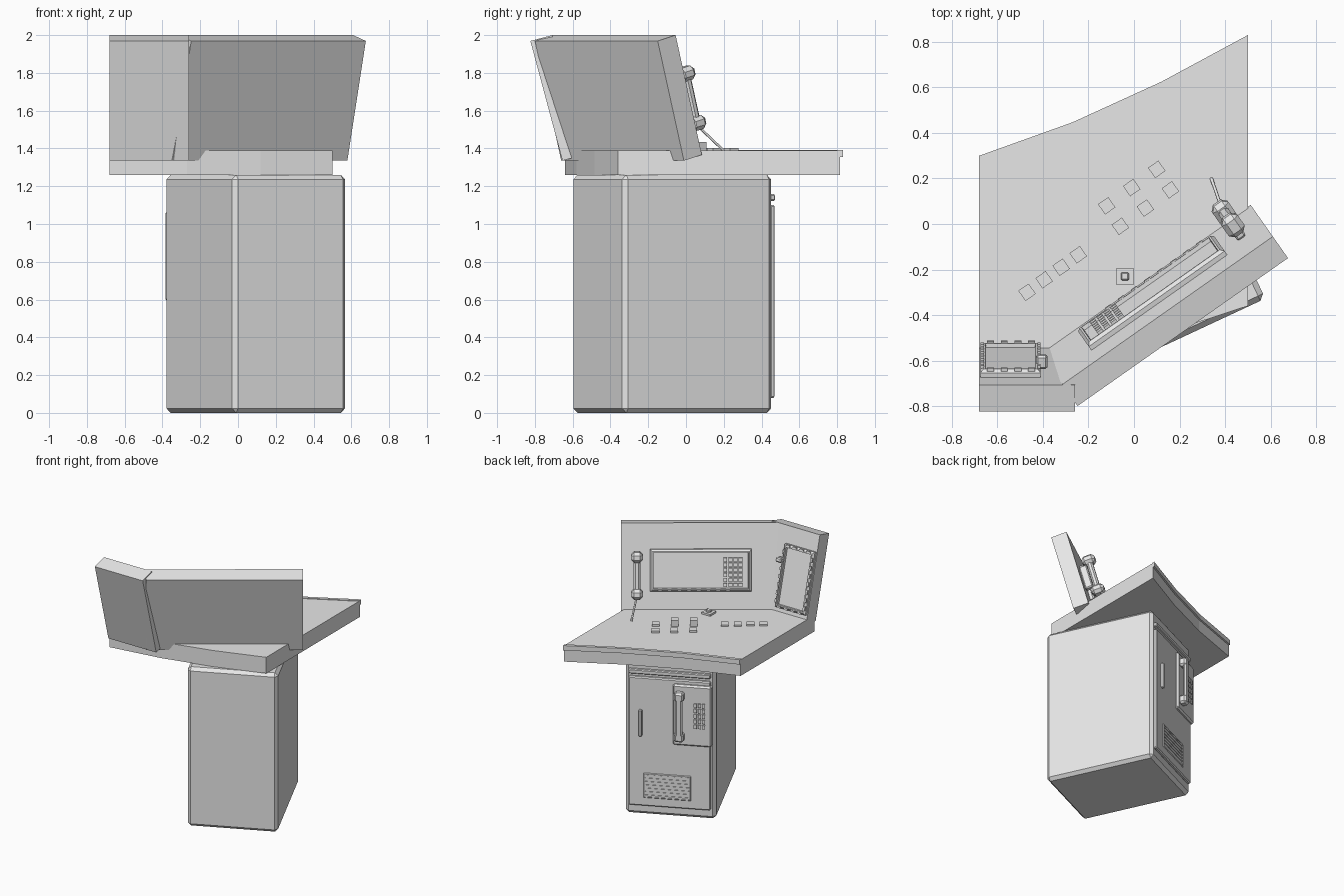
import bpy, bmesh, math
from mathutils import Matrix, Vector

cube = bpy.data.objects.get("Cube")
if cube:
    bpy.data.objects.remove(cube, do_unlink=True)

grey = bpy.data.materials.new("plain grey")
grey.use_nodes = True
grey.diffuse_color = (0.8, 0.8, 0.8, 1)
grey.node_tree.nodes["Principled BSDF"].inputs["Base Color"].default_value = (0.8, 0.8, 0.8, 1)


def finish(name, bm, frame=Matrix()):
    bmesh.ops.recalc_face_normals(bm, faces=bm.faces)
    mesh = bpy.data.meshes.new(name)
    bm.to_mesh(mesh)
    bm.free()
    mesh.materials.append(grey)
    ob = bpy.data.objects.new(name, mesh)
    ob.matrix_world = frame
    bpy.context.collection.objects.link(ob)
    return ob


def add_box(bm, centre, size):
    m = Matrix.Translation(centre) @ Matrix.Diagonal((*size, 1))
    return bmesh.ops.create_cube(bm, size=1, matrix=m)["verts"]


def box(name, frame, centre, size, bevel=0.0):
    bm = bmesh.new()
    add_box(bm, centre, size)
    if bevel:
        bmesh.ops.bevel(bm, geom=bm.edges[:], offset=bevel, segments=1, affect='EDGES')
    return finish(name, bm, frame)


def boxes(name, frame, centres, size):
    bm = bmesh.new()
    for c in centres:
        add_box(bm, c, size)
    return finish(name, bm, frame)


def tray(name, frame, u0, u1, v0, v1, height, rim, depth):
    """Raised bezel with a sloped outer wall and a sunken middle."""
    bm = bmesh.new()
    add_box(bm, ((u0 + u1) / 2, (v0 + v1) / 2, height / 2), (u1 - u0, v1 - v0, height))
    top = max(bm.faces, key=lambda f: f.calc_center_median().z)
    bmesh.ops.bevel(bm, geom=list(top.edges), offset=height * 0.4, segments=1, affect='EDGES')
    top = max(bm.faces, key=lambda f: f.calc_center_median().z)
    bmesh.ops.inset_region(bm, faces=[top], thickness=rim)
    bmesh.ops.inset_region(bm, faces=[top], thickness=0.004, depth=-depth)
    return finish(name, bm, frame)


def wall_frame(origin, angle, tilt):
    """Local x runs right, y up and z out of a wall that leans back by tilt."""
    a, t = math.radians(angle), math.radians(tilt)
    n = Vector((-math.sin(a), math.cos(a), 0))
    up = Vector((0, 0, 1))
    x = Vector((-math.cos(a), -math.sin(a), 0))
    y = up * math.cos(t) - n * math.sin(t)
    z = n * math.cos(t) + up * math.sin(t)
    return Matrix.Translation(origin) @ Matrix((x, y, z)).transposed().to_4x4()


def grid(u, v, cols, rows, du, dv, z):
    return [(u + i * du, v - j * dv, z) for i in range(cols) for j in range(rows)]


def prism(name, outline, z0, z1):
    bm = bmesh.new()
    face = bm.faces.new([bm.verts.new((x, y, z0)) for x, y in outline])
    top = bmesh.ops.extrude_face_region(bm, geom=[face])["geom"]
    bmesh.ops.translate(bm, vec=(0, 0, z1 - z0),
                        verts=[g for g in top if isinstance(g, bmesh.types.BMVert)])
    return finish(name, bm)


# Cabinet
W, D, H = 0.66, 0.87, 1.26
cab = Matrix.Translation((0.094, -0.073, 0)) @ Matrix.Rotation(math.radians(25), 4, 'Z')
box("cabinet", cab, (0, 0, H / 2), (W, D, H), 0.024)

# Door and its fittings
door = wall_frame(cab @ Vector((W / 2, D / 2, 0)), 25, 0)
box("door", door, (0.325, 0.59, 0.01), (0.60, 1.02, 0.03), 0.008)
box("door_top_strip", door, (0.325, 1.14, 0.01), (0.60, 0.035, 0.03), 0.006)
box("door_pull", door, (0.115, 0.74, 0.03), (0.025, 0.21, 0.03), 0.006)
tray("vent_frame", door, 0.13, 0.49, 0.14, 0.35, 0.03, 0.008, 0.012)
boxes("vent_slats", door, [(0.31, 0.165 + i * 0.0267, 0.022) for i in range(7)], (0.33, 0.012, 0.014))

# Call unit on the door
box("call_unit", door, (0.495, 0.83, 0.02), (0.285, 0.48, 0.055), 0.012)
box("call_handset_bar", door, (0.405, 0.83, 0.085), (0.055, 0.38, 0.03), 0.012)
for side in (-1, 1):
    box("call_handset_end", door, (0.405, 0.83 + side * 0.16, 0.07), (0.07, 0.07, 0.06), 0.014)
boxes("call_keys", door, grid(0.52, 0.92, 3, 5, 0.03, 0.042, 0.05), (0.022, 0.03, 0.016))

# Worktop with a gently curved front and back
back = [(-0.68, 0.285), (-0.27, 0.432), (0.12, 0.61), (0.5, 0.815)]
front = [(0.5, -0.36), (0.12, -0.485), (-0.27, -0.58), (-0.68, -0.64)]
prism("worktop", back + front, 1.26, 1.388)
outer = [(x, y + 0.015) for x, y in back]
inner = [(x, y - 0.012) for x, y in reversed(back)]
prism("worktop_back_lip", outer + inner, 1.355, 1.393)

# Two upright panels leaning outwards
PH, PT = 0.656, 0.12
long_wall = wall_frame((0.61, -0.055, 2.0), 35.1, 15)
short_wall = wall_frame((-0.26, -0.708, 2.0), 0, 15)
box("long_panel", long_wall, (0.565, -PH / 2, -PT / 2), (1.13, PH, PT))
box("short_panel", short_wall, (0.21, -PH / 2, -PT / 2), (0.42, PH, PT))

# Long panel display
tray("long_display", long_wall, 0.21, 0.94, -0.50, -0.19, 0.035, 0.012, 0.018)
boxes("long_display_keys", long_wall, grid(0.75, -0.265, 4, 6, 0.037, 0.037, 0.025), (0.028, 0.028, 0.022))
boxes("long_display_tabs", long_wall, [(0.28 + i * 0.07, -0.485, 0.036) for i in range(8)],
      (0.03, 0.012, 0.012))

# Short panel display with tabs round its rim
tray("short_display", short_wall, 0.15, 0.415, -0.60, -0.13, 0.035, 0.012, 0.018)
rim_tabs = [(0.19 + i * 0.06, v, 0.035) for i in range(4) for v in (-0.592, -0.138)]
boxes("short_display_tabs_across", short_wall, rim_tabs, (0.03, 0.014, 0.014))
side_tabs = [(u, -0.55 + i * 0.06, 0.035) for i in range(7) for u in (0.158, 0.407)]
boxes("short_display_tabs_upright", short_wall, side_tabs, (0.014, 0.03, 0.014))
box("short_display_latch", short_wall, (0.145, -0.25, 0.04), (0.05, 0.035, 0.06), 0.008)

# Handset hung on the long panel
PU = 0.115
box("handset_bar", long_wall, (PU, -0.37, 0.085), (0.05, 0.25, 0.045), 0.013)
box("handset_cradle", long_wall, (PU, -0.37, 0.03), (0.045, 0.2, 0.06), 0.008)
for v in (-0.235, -0.505):
    box("handset_end", long_wall, (PU, v, 0.085), (0.085, 0.075, 0.1), 0.022)

# Handset cord
curve = bpy.data.curves.new("handset_cord", 'CURVE')
curve.dimensions = '3D'
curve.bevel_depth = 0.007
curve.bevel_resolution = 1
spline = curve.splines.new('POLY')
spline.points.add(1)
for p, co in zip(spline.points, (long_wall @ Vector((PU, -0.52, 0.09)), Vector((0.34, 0.2, 1.388)))):
    p.co = (*co, 1)
curve.materials.append(grey)
bpy.context.collection.objects.link(bpy.data.objects.new("handset_cord", curve))

# Buttons on the worktop, in rows parallel to the long panel
desk = Matrix.Translation((0, 0, 1.388)) @ Matrix.Rotation(math.radians(35), 4, 'Z')
to_desk = Matrix.Rotation(math.radians(-35), 4, 'Z')


def row(name, start, step, count, height):
    pts = [to_desk @ Vector((start[0] + i * step[0], start[1] + i * step[1], 0)) for i in range(count)]
    boxes(name, desk, pts, (0.055, 0.055, 2 * height))


row("far_buttons", (-0.12, 0.08), (0.11, 0.08), 3, 0.015)
row("near_buttons", (-0.06, -0.01), (0.11, 0.08), 3, 0.015)
row("side_buttons", (-0.47, -0.3), (0.075, 0.055), 4, 0.012)
row("lever_switches", (-0.06, -0.01), (0.11, 0.08), 2, 0.045)

# Small key plates
top = Matrix.Translation((0, 0, 1.388))
box("key_plate", top, (-0.04, -0.23, 0.005), (0.075, 0.075, 0.02))
box("key_knob", top, (-0.04, -0.23, 0.015), (0.035, 0.035, 0.03), 0.005)
box("corner_plate", top, (-0.375, -0.63, 0.005), (0.042, 0.055, 0.02))
